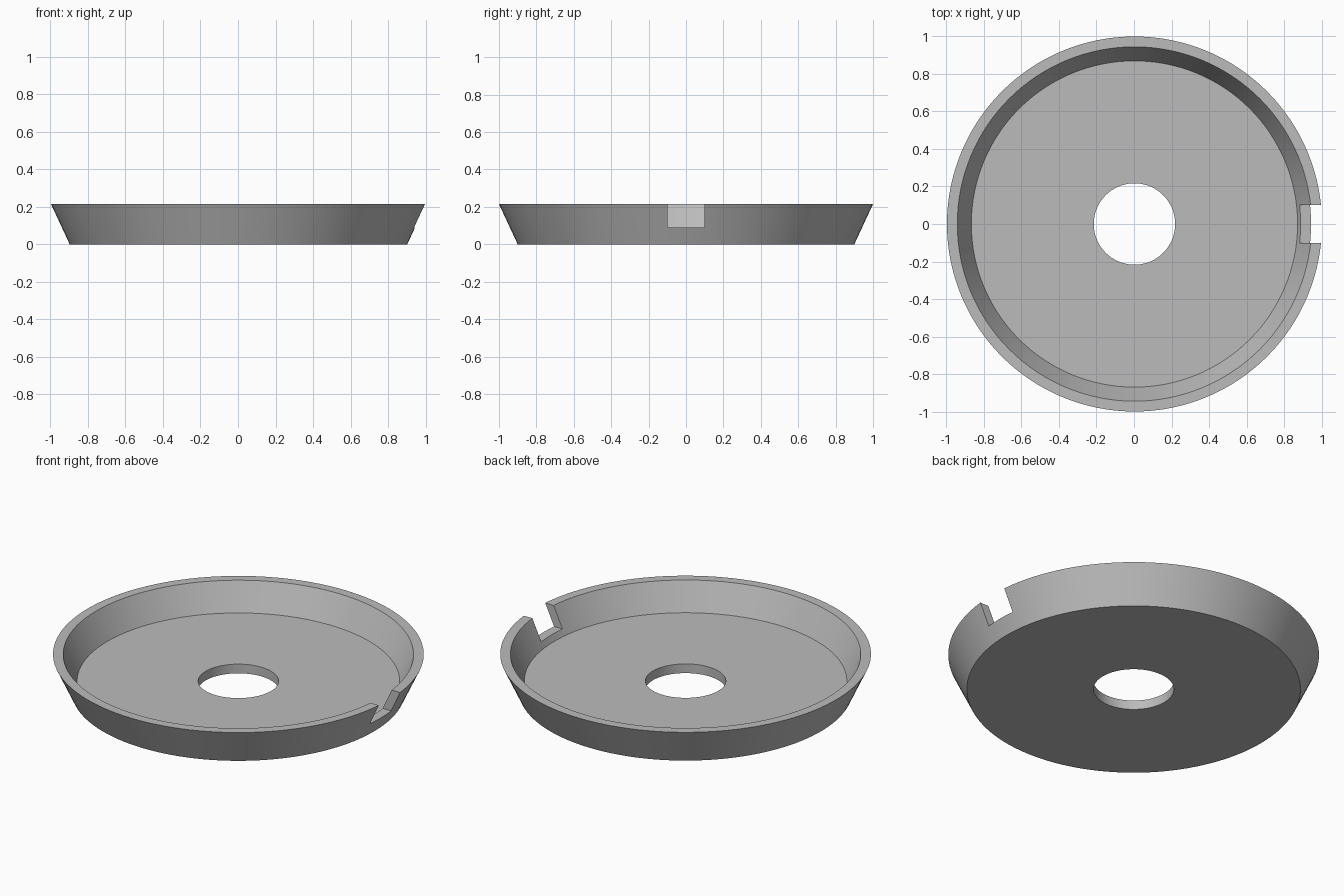
import bpy, bmesh, math

if "Cube" in bpy.data.objects:
    bpy.data.objects.remove(bpy.data.objects["Cube"])

SIDES = 128
CX = 0.0025  # the notch trims the +x rim, so the ring sits slightly right

grey = bpy.data.materials.new("plain_grey")
grey.diffuse_color = (0.5, 0.5, 0.5, 1)
grey.use_nodes = True
grey.node_tree.nodes["Principled BSDF"].inputs["Base Color"].default_value = grey.diffuse_color

# Dish: closed cross-section (radius, height) swept round the axis
profile = [(0.217, 0.0), (0.90, 0.0), (1.0, 0.215),
           (0.945, 0.215), (0.87, 0.055), (0.217, 0.055)]
bm = bmesh.new()
rings = []
for i in range(SIDES):
    a = 2 * math.pi * i / SIDES
    rings.append([bm.verts.new((CX + r * math.cos(a), r * math.sin(a), z))
                  for r, z in profile])
for i in range(SIDES):
    p, q = rings[i], rings[(i + 1) % SIDES]
    for j in range(len(profile)):
        k = (j + 1) % len(profile)
        bm.faces.new((p[j], q[j], q[k], p[k]))
bmesh.ops.recalc_face_normals(bm, faces=bm.faces)
mesh = bpy.data.meshes.new("dish")
bm.to_mesh(mesh)
bm.free()
mesh.materials.append(grey)
dish = bpy.data.objects.new("dish", mesh)
bpy.context.collection.objects.link(dish)

# Rim notch: box cutter through the wall on the +x side
bpy.ops.mesh.primitive_cube_add(size=1, location=(0.95, 0, 0.24))
cutter = bpy.context.object
cutter.name = "notch_cutter"
cutter.scale = (0.3, 0.2, 0.3)
cutter.data.materials.append(grey)
cutter.hide_render = True
cutter.hide_set(True)

cut = dish.modifiers.new("notch", 'BOOLEAN')
cut.operation = 'DIFFERENCE'
cut.solver = 'EXACT'
cut.object = cutter

# Apply the cut, then smooth the round walls and keep the edges sharp
bpy.ops.object.select_all(action='DESELECT')
bpy.context.view_layer.objects.active = dish
dish.select_set(True)
bpy.ops.object.modifier_apply(modifier=cut.name)
bpy.data.objects.remove(cutter)
bpy.ops.object.shade_smooth_by_angle(angle=math.radians(30))
